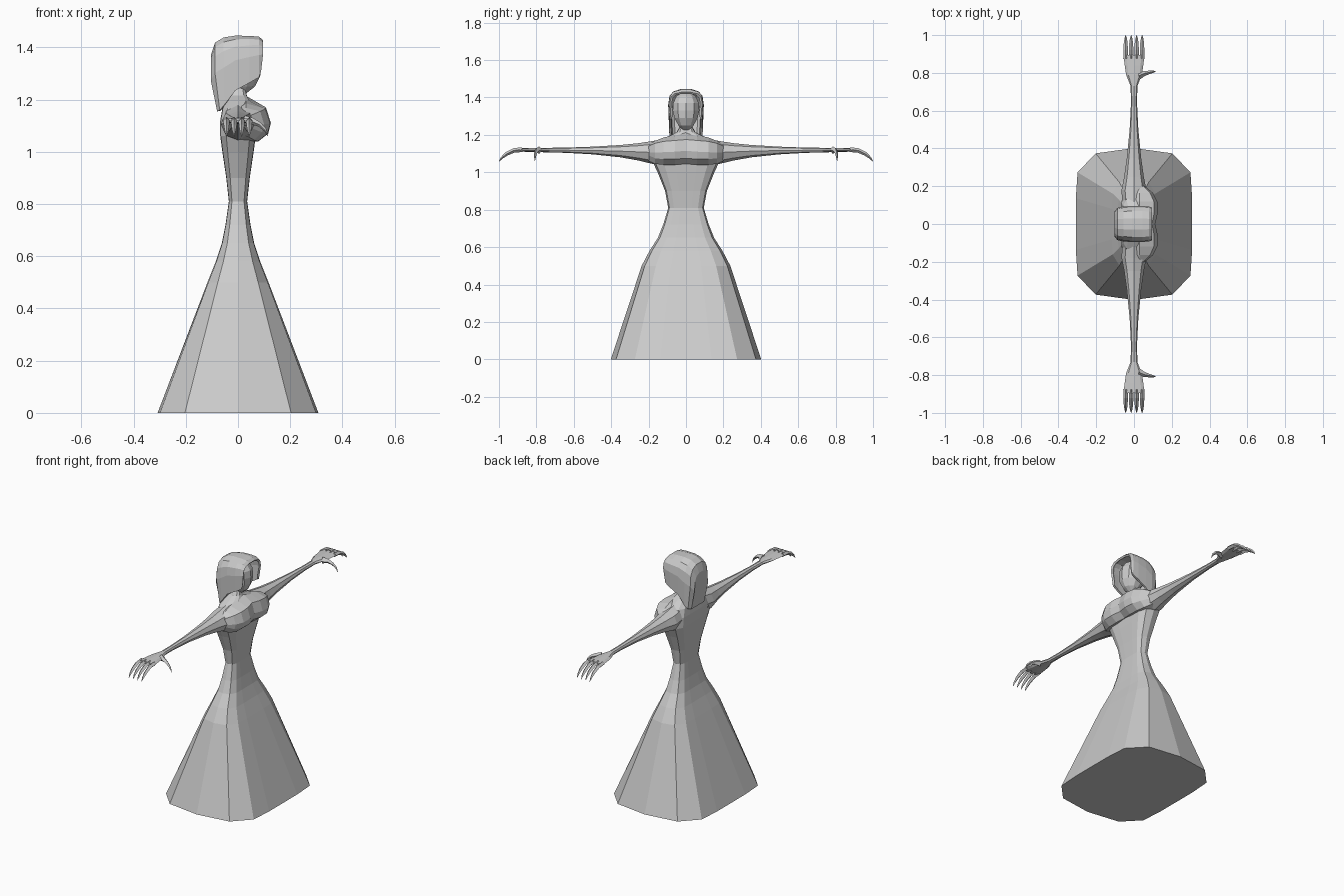
import bpy, bmesh, math
from mathutils import Vector

if "Cube" in bpy.data.objects:
    bpy.data.objects.remove(bpy.data.objects["Cube"])

grey = bpy.data.materials.new("plain grey")
grey.diffuse_color = (0.6, 0.6, 0.6, 1)
grey.use_nodes = True
grey.node_tree.nodes["Principled BSDF"].inputs["Base Color"].default_value = grey.diffuse_color


def loft(name, rings, closed=True, caps=(True, True)):
    """Skin a list of equally long point rings."""
    bm = bmesh.new()
    vr = [[bm.verts.new(p) for p in r] for r in rings]
    n = len(rings[0])
    for a, b in zip(vr, vr[1:]):
        for i in range(n if closed else n - 1):
            j = (i + 1) % n
            bm.faces.new((a[i], a[j], b[j], b[i]))
    if caps[0]:
        bm.faces.new(vr[0])
    if caps[1]:
        bm.faces.new(vr[-1])
    bmesh.ops.recalc_face_normals(bm, faces=bm.faces)
    me = bpy.data.meshes.new(name)
    bm.to_mesh(me)
    bm.free()
    me.materials.append(grey)
    ob = bpy.data.objects.new(name, me)
    bpy.context.collection.objects.link(ob)
    return ob


def spike(name, path, radii):
    """Curved four-sided claw along a path."""
    rings = []
    for k, p in enumerate(path):
        d = (Vector(path[min(k + 1, len(path) - 1)]) - Vector(path[max(k - 1, 0)])).normalized()
        u = d.cross(Vector((0, 0, 1))).normalized()
        v = u.cross(d)
        rings.append([Vector(p) + radii[k] * (u * a + v * b)
                      for a, b in ((1, 0), (0, 1), (-1, 0), (0, -1))])
    return loft(name, rings)


# Gown and torso: one quarter outline, mirrored to a full ring and scaled by height
quarter = [(1, 0), (1, .34), (.97, .68), (.66, .93), (0, 1)]
half = quarter + [(-x, y) for x, y in quarter[-2::-1]]
outline = half + [(x, -y) for x, y in half[-2:0:-1]]
body = [(0, .308, .402), (.5, .117, .237), (.58, .085, .195), (.65, .062, .15),
        (.72, .048, .122), (.81, .035, .095), (.9, .045, .112), (1.0, .06, .152),
        (1.06, .068, .18), (1.12, .068, .17), (1.165, .06, .14), (1.195, .045, .09),
        (1.215, .034, .05), (1.24, .028, .036), (1.29, .028, .036)]
loft("gown_and_torso", [[(x * hx, y * hy, z) for x, y in outline] for z, hx, hy in body])

# Bust: profile across the chest, swept from side to side
bust = [(-.2, .058, 1.06, 1.14), (-.165, .1, 1.045, 1.155), (-.12, .123, 1.04, 1.165),
        (-.06, .126, 1.04, 1.17), (0, .112, 1.045, 1.175)]
bust += [(-y, x, a, b) for y, x, a, b in bust[-2::-1]]
loft("bust", [[(0, y, a), (x * .62, y, a), (x * .92, y, a + .03), (x, y, (a + b) / 2 + .005),
               (x * .85, y, b), (.03, y, b + .04 * (1 - abs(y) * 4)), (0, y, b)]
              for y, x, a, b in bust])

# Arms, hands and claws
arm = [(.06, .06, 1.05, 1.19), (.18, .066, 1.045, 1.167), (.25, .052, 1.062, 1.156),
       (.35, .038, 1.08, 1.146), (.5, .023, 1.096, 1.137), (.64, .016, 1.104, 1.132),
       (.73, .018, 1.106, 1.131), (.79, .042, 1.108, 1.131), (.84, .049, 1.108, 1.131),
       (.895, .056, 1.112, 1.130)]
for s, side in ((1, "left"), (-1, "right")):
    rings = []
    for y, hx, a, b in arm:
        c, h = (a + b) / 2, (b - a) / 2
        rings.append([(hx * math.cos(t * math.pi / 4), s * y, c + h * math.sin(t * math.pi / 4))
                      for t in range(8)])
    loft(side + "_arm", rings)
    for i, x in enumerate((-.044, -.015, .014, .043)):
        spike(f"{side}_finger_{i + 1}",
              [(x, s * .875, 1.121), (x, s * .92, 1.117), (x, s * .96, 1.098),
               (x, s * .985, 1.077), (x, s * 1.0, 1.057)], [.013, .012, .010, .006, .0008])
    spike(side + "_thumb",
          [(.025, s * .785, 1.119), (.055, s * .797, 1.117), (.082, s * .803, 1.105),
           (.103, s * .807, 1.085), (.115, s * .808, 1.06)], [.02, .013, .009, .006, .0008])

# Head: oval rings narrowing to the chin
head = [(1.225, .015, .018, .02), (1.25, .02, .045, .042), (1.29, .015, .07, .065),
        (1.33, .008, .08, .075), (1.37, .005, .078, .072), (1.405, 0, .06, .055),
        (1.425, 0, .03, .03)]
loft("head", [[(xc + hx * math.cos(t * math.pi / 5), hy * math.sin(t * math.pi / 5), z)
               for t in range(10)] for z, xc, hx, hy in head])

# Hair: open arches from the nape to the brow: back x at hem, x, hem, crown, half width
hair = [(-.08, -.104, 1.155, 1.37, .065), (-.07, -.088, 1.16, 1.418, .085),
        (-.052, -.055, 1.18, 1.438, .093), (-.01, -.01, 1.235, 1.445, .095),
        (.045, .045, 1.265, 1.444, .095), (.08, .08, 1.285, 1.441, .092),
        (.088, .096, 1.305, 1.428, .086)]
rings = []
for xh, x, lo, hi, w in hair:
    m = hi - (hi - lo) * .45
    right = [(xh, -w * .95, lo), (x, -w, m), (x, -w * .93, hi - (hi - m) * .45),
             (x, -w * .72, hi - (hi - m) * .15), (x, -w * .3, hi)]
    rings.append(right + [(px, -py, pz) for px, py, pz in right[::-1]])
shell = loft("hair", rings, closed=False, caps=(True, False))
thick = shell.modifiers.new("thickness", 'SOLIDIFY')
thick.thickness = .012
thick.offset = -1
